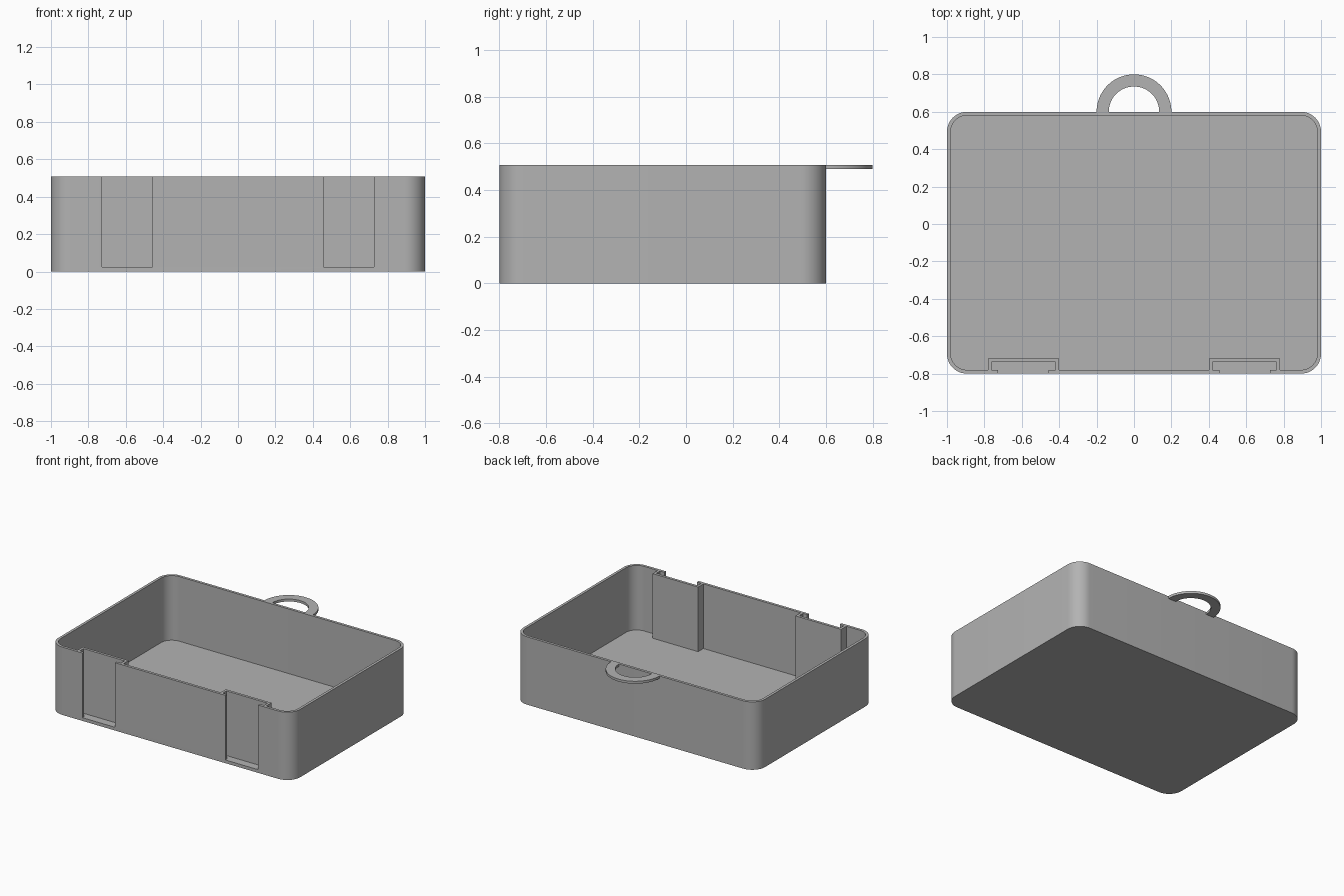
import bpy, bmesh
from math import cos, sin, pi, radians

if "Cube" in bpy.data.objects:
    bpy.data.objects.remove(bpy.data.objects["Cube"], do_unlink=True)

HEIGHT, FLOOR, WALL = 0.507, 0.024, 0.02
FRONT, BACK, RADIUS = -0.8, 0.6, 0.107

grey = bpy.data.materials.new("plain_grey")
grey.use_nodes = True
colour = (0.45, 0.45, 0.45, 1)
grey.diffuse_color = colour
grey.node_tree.nodes["Principled BSDF"].inputs["Base Color"].default_value = colour


def arc(cx, cy, r, start, end, steps):
    angles = [start + (end - start) * i / steps for i in range(steps + 1)]
    return [(cx + r * cos(a), cy + r * sin(a)) for a in angles]


def rounded_outline(inset, front_bumps=()):
    """Counter-clockwise tray outline, with optional points along the front edge."""
    r, w = RADIUS - inset, 1 - RADIUS
    y0, y1 = FRONT + RADIUS, BACK - RADIUS
    corners = [(w, y0, -0.5), (w, y1, 0), (-w, y1, 0.5), (-w, y0, 1)]
    points = []
    for cx, cy, turn in corners:
        points += arc(cx, cy, r, turn * pi, (turn + 0.5) * pi, 12)
    return points + list(front_bumps)


def extrude(name, outline, z0, z1):
    bm = bmesh.new()
    face = bm.faces.new([bm.verts.new((x, y, z0)) for x, y in outline])
    top = bmesh.ops.extrude_face_region(bm, geom=[face])["geom"]
    verts = [v for v in top if isinstance(v, bmesh.types.BMVert)]
    bmesh.ops.translate(bm, vec=(0, 0, z1 - z0), verts=verts)
    bmesh.ops.recalc_face_normals(bm, faces=bm.faces)
    mesh = bpy.data.meshes.new(name)
    bm.to_mesh(mesh)
    bm.free()
    mesh.materials.append(grey)
    obj = bpy.data.objects.new(name, mesh)
    bpy.context.collection.objects.link(obj)
    return obj


def cut(target, cutter):
    mod = target.modifiers.new("cut", "BOOLEAN")
    mod.operation, mod.solver, mod.object = "DIFFERENCE", "EXACT", cutter
    bpy.context.view_layer.objects.active = target
    bpy.ops.object.modifier_apply(modifier=mod.name)
    bpy.data.objects.remove(cutter, do_unlink=True)


def smooth(obj):
    bpy.ops.object.select_all(action="DESELECT")
    obj.select_set(True)
    bpy.context.view_layer.objects.active = obj
    bpy.ops.object.shade_smooth_by_angle(angle=radians(30))


# Tray body
tray = extrude("tray", rounded_outline(0), 0, HEIGHT)

# Hollow interior, leaving a clip housing on each side of the front wall
inner_y, housing_y = FRONT + WALL, -0.718
bumps = []
for x0, x1 in ((-0.78, -0.402), (0.402, 0.78)):
    bumps += [(x0, inner_y), (x0, housing_y), (x1, housing_y), (x1, inner_y)]
cut(tray, extrude("interior", rounded_outline(WALL, bumps), FLOOR, 0.7))

# T-shaped clip slots open to the front and top
half_slot, half_cavity, cavity_y = 0.135, 0.17, -0.738
for side in (-1, 1):
    half = [(half_slot, -0.9), (half_slot, inner_y),
            (half_cavity, inner_y), (half_cavity, cavity_y)]
    profile = half + [(-x, y) for x, y in reversed(half)]
    profile = [(x + side * 0.591, y) for x, y in profile]
    cut(tray, extrude("clip_slot", profile, FLOOR, 0.7))
smooth(tray)

# Half-ring hanging loop at the back rim
ring = arc(0, BACK, 0.2, 0, pi, 40) + arc(0, BACK, 0.135, pi, 0, 40)
smooth(extrude("hanging_loop", ring, HEIGHT - 0.018, HEIGHT))
